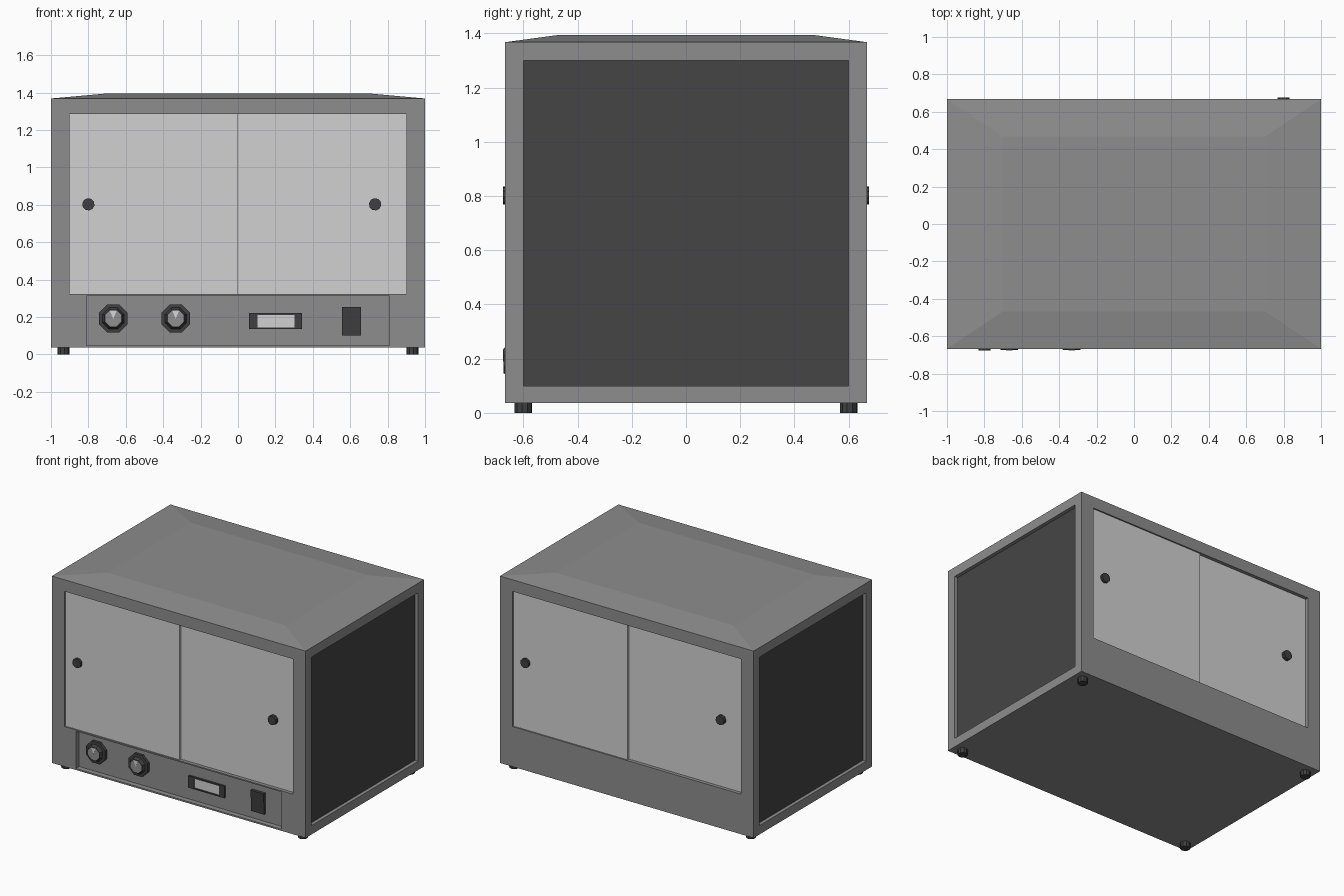
import bpy
import bmesh
from math import pi, sin, cos
from mathutils import Vector

if "Cube" in bpy.data.objects:
    bpy.data.objects.remove(bpy.data.objects["Cube"], do_unlink=True)


def material(name, grey):
    m = bpy.data.materials.new(name)
    m.use_nodes = True
    colour = (grey, grey, grey, 1)
    m.diffuse_color = colour
    m.node_tree.nodes["Principled BSDF"].inputs["Base Color"].default_value = colour
    return m


CASE = material("case grey", 0.27)
DARK = material("dark panel grey", 0.06)
DOOR = material("door light grey", 0.64)
BLACK = material("fitting black", 0.05)
CAP = material("knob cap grey", 0.28)
POINTER = material("pointer pale grey", 0.68)


def finish(name, bm, *mats):
    bmesh.ops.recalc_face_normals(bm, faces=bm.faces)
    me = bpy.data.meshes.new(name)
    bm.to_mesh(me)
    bm.free()
    for m in mats:
        me.materials.append(m)
    ob = bpy.data.objects.new(name, me)
    bpy.context.scene.collection.objects.link(ob)
    return ob


def add_box(bm, x, y, z):
    """Add a box spanning the given (low, high) ranges; returns its vertices."""
    verts = bmesh.ops.create_cube(bm, size=1)["verts"]
    for v in verts:
        v.co = Vector([(a + b) / 2 + c * (b - a) for (a, b), c in zip((x, y, z), v.co)])
    return verts


def box(name, x, y, z, mat):
    bm = bmesh.new()
    add_box(bm, sorted(x), sorted(y), sorted(z))
    return finish(name, bm, mat)


def turned(name, centre, axis, profile, sides, *mats):
    """Turned part from (radius, distance) pairs; the end cap takes the last material."""
    axis = Vector(axis)
    u = axis.orthogonal().normalized()
    w = axis.cross(u)
    bm = bmesh.new()
    rings = []
    for r, d in profile:
        angles = [2 * pi * (i + 0.5) / sides for i in range(sides)]
        rings.append([bm.verts.new(Vector(centre) + axis * d + r * (u * cos(a) + w * sin(a)))
                      for a in angles])
    for low, high in zip(rings, rings[1:]):
        for i in range(sides):
            j = (i + 1) % sides
            bm.faces.new((low[i], low[j], high[j], high[i]))
    bm.faces.new(rings[0])
    bm.faces.new(rings[-1]).material_index = len(mats) - 1
    return finish(name, bm, *mats)


# Case with a shallow hipped roof
W, D, BASE, EAVE, TOP = 1.0, 0.667, 0.037, 1.368, 1.395
bm = bmesh.new()
add_box(bm, (-W, W), (-D, D), (BASE, EAVE))
roof = max(bm.faces, key=lambda f: f.calc_center_median().z)
for g in bmesh.ops.extrude_face_region(bm, geom=[roof])["geom"]:
    if isinstance(g, bmesh.types.BMVert):
        g.co = (g.co.x * 0.7, g.co.y * 0.7, TOP)
if roof.is_valid:
    bmesh.ops.delete(bm, geom=[roof], context="FACES_ONLY")
case = finish("case", bm, CASE)

# Recesses for the doors, side panels and controls
bm = bmesh.new()
for s in (-1, 1):
    add_box(bm, (-0.9, 0.9), sorted((s * 0.62, s * 0.8)), (0.322, 1.285))
    add_box(bm, sorted((s * 0.975, s * 1.1)), (-0.6, 0.6), (0.1, 1.3))
add_box(bm, (-0.81, 0.81), (-0.8, -0.63), (0.048, 0.313))
cutter = finish("recess_cutter", bm, CASE)
cutter.hide_render = True
cut = case.modifiers.new("recesses", "BOOLEAN")
cut.operation = "DIFFERENCE"
cut.solver = "EXACT"
cut.object = cutter
bpy.context.view_layer.update()
result = bpy.data.meshes.new_from_object(case.evaluated_get(bpy.context.evaluated_depsgraph_get()))
case.modifiers.clear()
case.data = result
bpy.data.objects.remove(cutter, do_unlink=True)

# Dark recessed side panels
result.materials.clear()
result.materials.append(CASE)
result.materials.append(DARK)
for p in result.polygons:
    p.material_index = int(abs(p.normal.x) > 0.9 and 0.97 < abs(p.center.x) < 0.98)

# Sliding doors with round pulls, the rear pair turned half a circle
for s, place in ((1, "front"), (-1, "back")):
    for kind, x0, x1, face, pull, out in (("outer", -0.9, 0, 0.657, -0.8, 0.676),
                                          ("inner", 0, 0.9, 0.642, 0.733, 0.667)):
        box(f"{place}_{kind}_door", (s * x0, s * x1), (-s * face, -s * 0.615),
            (0.322, 1.285), DOOR)
        turned(f"{place}_{kind}_door_pull", (s * pull, -s * face, 0.802), (0, -s, 0),
               [(0.033, -0.005), (0.033, out - face)], 10, BLACK)

# Octagonal control knobs with grey caps and pointers
for side, x in (("right", -0.667), ("middle", -0.333)):
    turned(f"{side}_knob", (x, -0.63, 0.192), (0, -1, 0),
           [(0.082, -0.005), (0.082, 0.02), (0.062, 0.022), (0.05, 0.043), (0.046, 0.043)],
           8, BLACK, CAP)
    bm = bmesh.new()
    bm.faces.new([bm.verts.new((x + dx, -0.675, 0.192 + dz))
                  for dx, dz in ((-0.018, 0.042), (0.018, 0.042), (0, -0.003))])
    edge = bmesh.ops.extrude_face_region(bm, geom=bm.faces[:])["geom"]
    bmesh.ops.translate(bm, vec=(0, 0.003, 0),
                        verts=[g for g in edge if isinstance(g, bmesh.types.BMVert)])
    finish(f"{side}_knob_pointer", bm, POINTER)

# Display frame with a sunken screen
bm = bmesh.new()
add_box(bm, (0.058, 0.343), (-0.644, -0.625), (0.135, 0.22))
front = min(bm.faces, key=lambda f: f.calc_center_median().y)
bmesh.ops.inset_individual(bm, faces=[front], thickness=0.013)
for v in front.verts:
    v.co.x = 0.103 if v.co.x < 0.2 else 0.302
bmesh.ops.inset_individual(bm, faces=[front], thickness=0.0005, depth=-0.005)
front.material_index = 1
finish("display", bm, BLACK, DOOR)

# Rocker switch, leaning out at the top
bm = bmesh.new()
for v in add_box(bm, (0.555, 0.657), (-0.644, -0.625), (0.102, 0.253)):
    if v.co.y < -0.64 and v.co.z > 0.2:
        v.co.y -= 0.008
finish("power_switch", bm, BLACK)

# Feet
for sx, lr in ((1, "left"), (-1, "right")):
    for sy, fb in ((-1, "front"), (1, "back")):
        turned(f"{fb}_{lr}_foot", (sx * 0.933, sy * 0.6, 0), (0, 0, 1),
               [(0.033, 0), (0.033, BASE + 0.002)], 10, BLACK)
